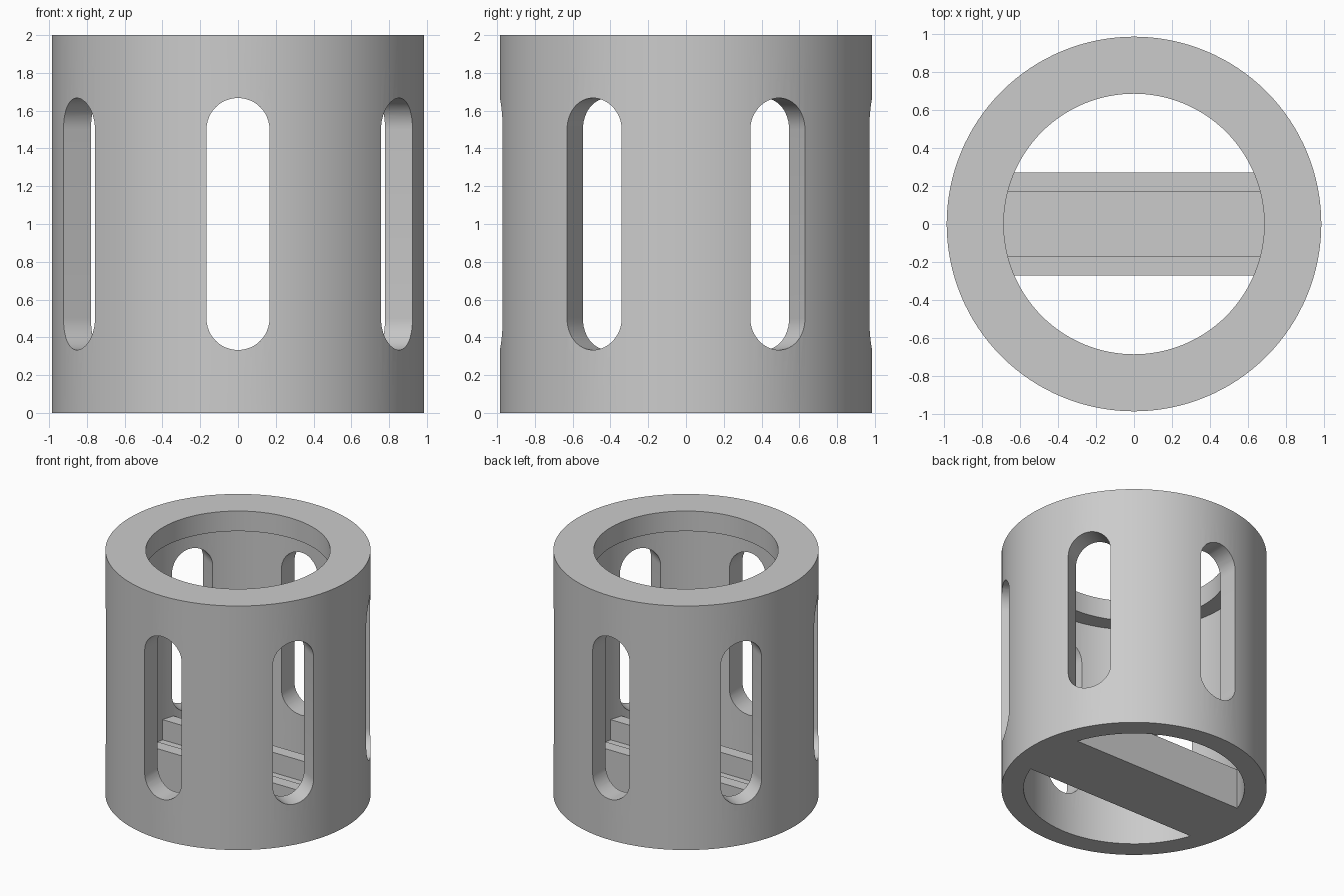
import bpy, bmesh, math
from mathutils import Matrix, Vector

if "Cube" in bpy.data.objects:
    bpy.data.objects.remove(bpy.data.objects["Cube"])

OUTER, INNER, LIP = 0.985, 0.82, 0.685
HEIGHT, LIP_Z = 2.0, 1.835
SLOT_R, SLOT_LOW, SLOT_HIGH = 0.167, 0.5, 1.5

grey = bpy.data.materials.new("light grey")
grey.use_nodes = True
colour = (0.6, 0.6, 0.6, 1)
grey.diffuse_color = colour
grey.node_tree.nodes["Principled BSDF"].inputs["Base Color"].default_value = colour


def make_object(name, bm):
    bmesh.ops.recalc_face_normals(bm, faces=bm.faces)
    mesh = bpy.data.meshes.new(name)
    bm.to_mesh(mesh)
    bm.free()
    mesh.materials.append(grey)
    obj = bpy.data.objects.new(name, mesh)
    bpy.context.collection.objects.link(obj)
    return obj


def lathe(name, profile, steps=128):
    """Revolve a closed (radius, z) profile about z."""
    bm = bmesh.new()
    rings = []
    for i in range(steps):
        a = math.tau * i / steps
        rings.append([bm.verts.new((r * math.cos(a), r * math.sin(a), z)) for r, z in profile])
    n = len(profile)
    for i in range(steps):
        a, b = rings[i], rings[(i + 1) % steps]
        for j in range(n):
            k = (j + 1) % n
            bm.faces.new((a[j], b[j], b[k], a[k]))
    return make_object(name, bm)


def prism(name, outline, half_length, angle=0):
    """Extrude a closed (y, z) outline along x, then turn it about z."""
    bm = bmesh.new()
    face = bm.faces.new([bm.verts.new((-half_length, y, z)) for y, z in outline])
    ext = bmesh.ops.extrude_face_region(bm, geom=[face])
    moved = [v for v in ext["geom"] if isinstance(v, bmesh.types.BMVert)]
    bmesh.ops.translate(bm, verts=moved, vec=Vector((2 * half_length, 0, 0)))
    bmesh.ops.rotate(bm, verts=bm.verts, matrix=Matrix.Rotation(angle, 3, "Z"))
    return make_object(name, bm)


def combine(target, tool, operation):
    mod = target.modifiers.new(operation.lower(), "BOOLEAN")
    mod.operation = operation
    mod.solver = "EXACT"
    mod.object = tool
    bpy.context.view_layer.objects.active = target
    bpy.ops.object.modifier_apply(modifier=mod.name)
    bpy.data.objects.remove(tool)


# Tube with an inward lip at the top
body = lathe("slotted_tube", [(INNER, 0), (OUTER, 0), (OUTER, HEIGHT),
                              (LIP, HEIGHT), (LIP, LIP_Z), (INNER, LIP_Z)])

# Three through-cuts give six round-ended slots
slot = []
for i in range(25):
    a = math.pi * i / 24
    slot.append((SLOT_R * math.cos(a), SLOT_HIGH + SLOT_R * math.sin(a)))
slot += [(-y, HEIGHT - z) for y, z in slot]
for deg in (30, 90, 150):
    combine(body, prism("slot_cutter", slot, 1.2, math.radians(deg)), "DIFFERENCE")

# Channel-shaped bar across the bottom
half = [(0.27, 0), (0.27, 0.33), (0.17, 0.33), (0.17, 0.165)]
channel = half + [(-y, z) for y, z in reversed(half)]
combine(body, prism("cross_bar", channel, 0.88), "UNION")

# Smooth curved walls with crisp edges
bpy.ops.object.select_all(action="DESELECT")
body.select_set(True)
bpy.context.view_layer.objects.active = body
bpy.ops.object.shade_smooth_by_angle(angle=math.radians(30))
